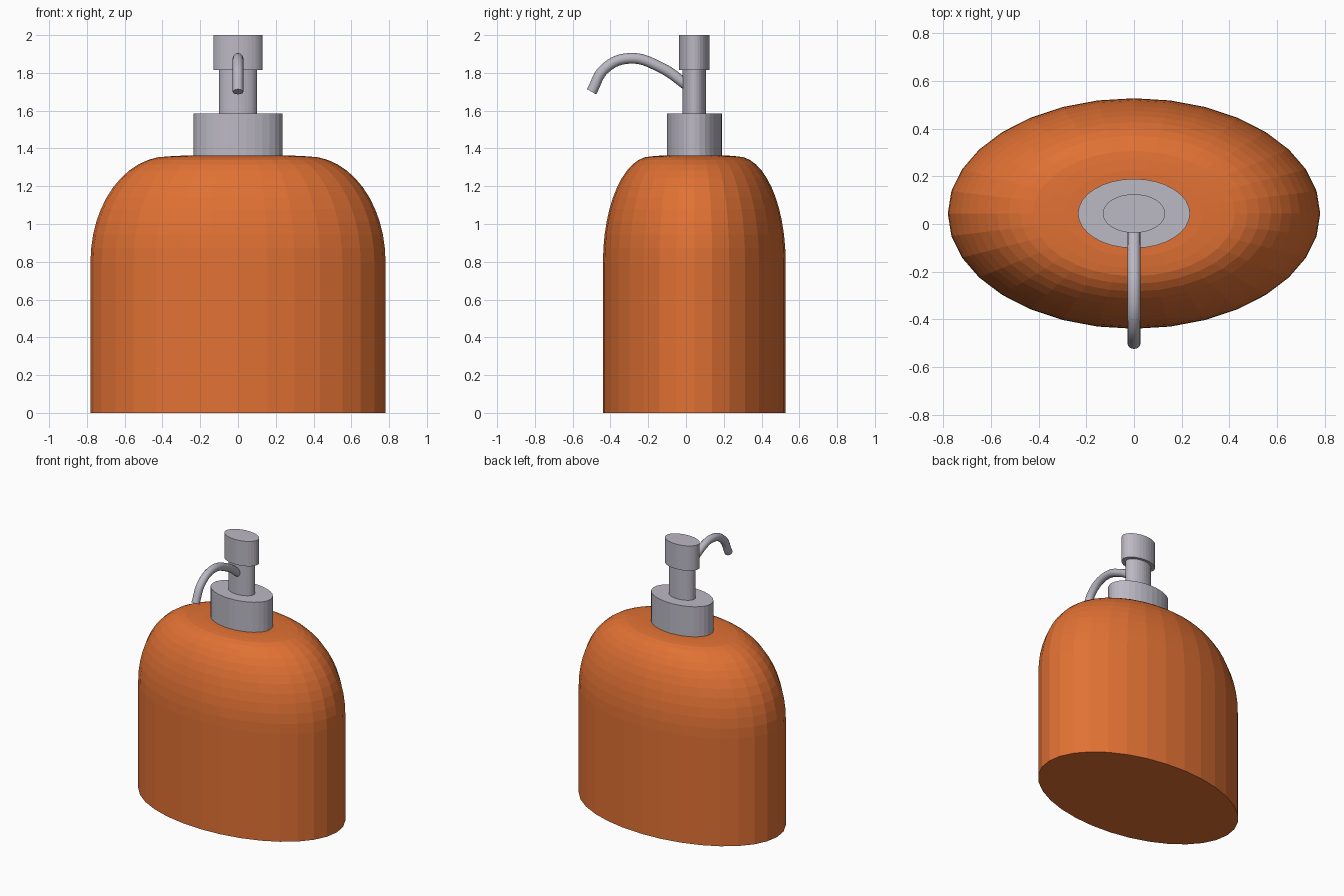
import bpy, bmesh, math

if "Cube" in bpy.data.objects:
    bpy.data.objects.remove(bpy.data.objects["Cube"])

CY = 0.044          # centre of the bottle in y
RATIO = 0.619       # oval depth / width


def material(name, rgb):
    m = bpy.data.materials.new(name)
    m.diffuse_color = (*rgb, 1)
    m.use_nodes = True
    m.node_tree.nodes["Principled BSDF"].inputs["Base Color"].default_value = m.diffuse_color
    return m


orange = material("orange plastic", (0.75, 0.165, 0.034))
grey = material("pale grey metal", (0.50, 0.48, 0.55))


def oval_lathe(name, profile, mat, sides=32):
    """Closed oval solid from a list of (half width, height) pairs."""
    bm = bmesh.new()
    rings = []
    for r, z in profile:
        rings.append([bm.verts.new((r * math.cos(2 * math.pi * i / sides),
                                    CY + RATIO * r * math.sin(2 * math.pi * i / sides), z))
                      for i in range(sides)])
    for a, b in zip(rings, rings[1:]):
        for i in range(sides):
            j = (i + 1) % sides
            bm.faces.new((a[i], a[j], b[j], b[i]))
    bm.faces.new(rings[0][::-1])
    bm.faces.new(rings[-1])
    me = bpy.data.meshes.new(name)
    bm.to_mesh(me)
    bm.free()
    me.materials.append(mat)
    ob = bpy.data.objects.new(name, me)
    bpy.context.collection.objects.link(ob)
    return ob


# bottle: straight wall, rounded shoulder, flat top
steps = 12
shoulder = [(0.37 + 0.411 * math.cos(math.pi / 2 * k / steps),
             0.80 + 0.558 * math.sin(math.pi / 2 * k / steps)) for k in range(steps + 1)]
oval_lathe("bottle", [(0.781, 0.0)] + shoulder + [(0.29, 1.362)], orange)

# pump: collar, stem and push head
oval_lathe("collar", [(0.235, 1.35), (0.235, 1.585)], grey)
oval_lathe("pump_stem", [(0.1, 1.58), (0.1, 1.82)], grey)
oval_lathe("push_head", [(0.131, 1.815), (0.131, 2.0)], grey)

# curved spout
path = [(0.03, 1.715), (-0.14, 1.832), (-0.30, 1.877), (-0.43, 1.822), (-0.50, 1.70)]
cu = bpy.data.curves.new("spout", 'CURVE')
cu.dimensions = '3D'
cu.bevel_depth = 0.028
cu.bevel_resolution = 4
cu.resolution_u = 8
cu.use_fill_caps = True
sp = cu.splines.new('BEZIER')
sp.bezier_points.add(len(path) - 1)
for p, (y, z) in zip(sp.bezier_points, path):
    p.co = (0, y, z)
    p.handle_left_type = p.handle_right_type = 'AUTO'
cu.materials.append(grey)
spout = bpy.data.objects.new("spout", cu)
bpy.context.collection.objects.link(spout)
bpy.context.view_layer.objects.active = spout
spout.select_set(True)
bpy.ops.object.convert(target='MESH')
bpy.ops.object.shade_smooth_by_angle(angle=math.radians(40))
